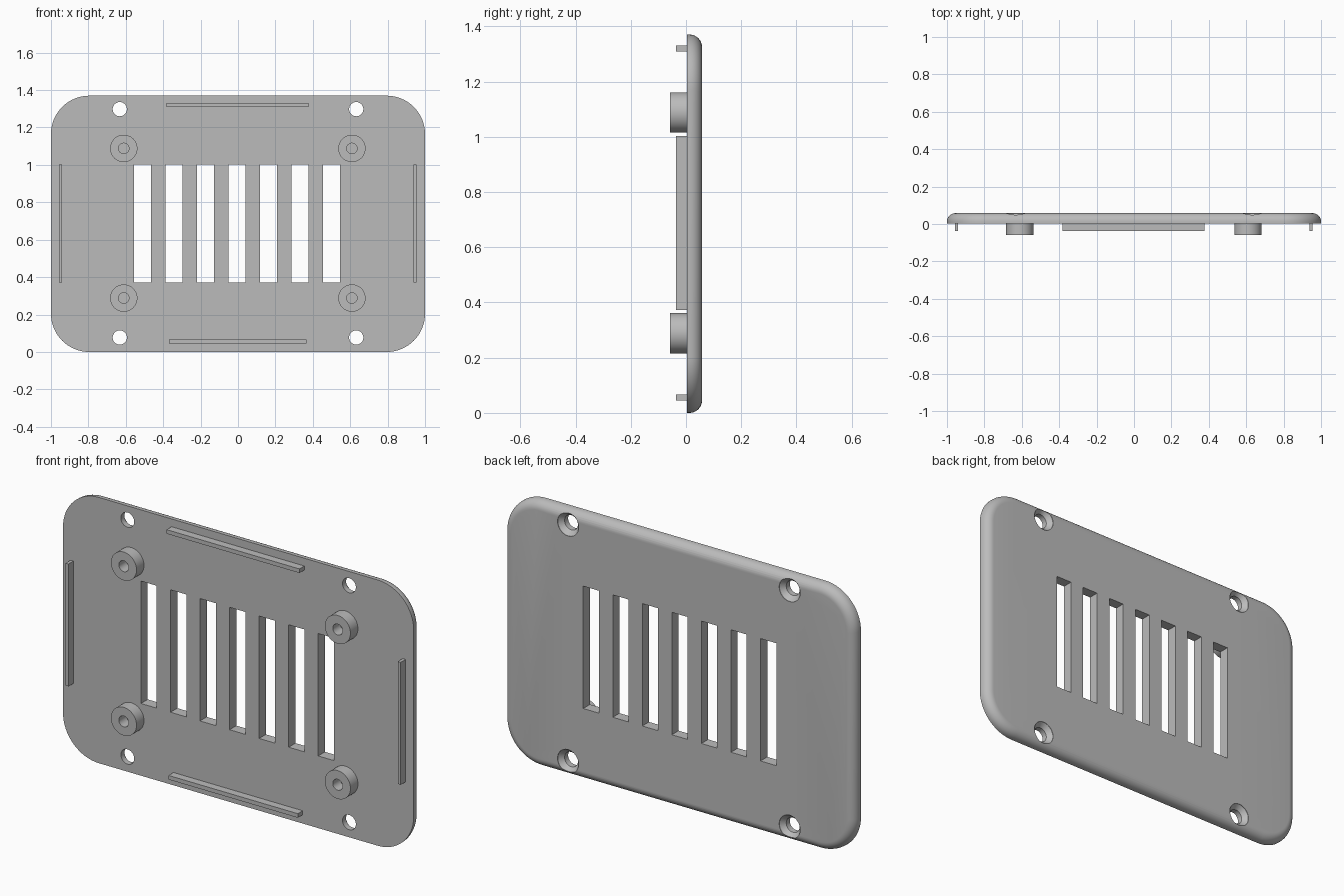
import bpy, bmesh
from math import sin, cos, pi
from mathutils import Matrix, Vector

cube = bpy.data.objects.get("Cube")
if cube:
    bpy.data.objects.remove(cube)

WIDTH, HEIGHT = 2.0, 1.37
FRONT, BACK = 0.003, 0.058
CORNER, FILLET = 0.205, 0.045

grey = bpy.data.materials.new("plain grey")
grey.use_nodes = True
grey.diffuse_color = (0.5, 0.5, 0.5, 1)
grey.node_tree.nodes["Principled BSDF"].inputs["Base Color"].default_value = grey.diffuse_color


def finish(name, bm):
    bmesh.ops.recalc_face_normals(bm, faces=bm.faces)
    mesh = bpy.data.meshes.new(name)
    bm.to_mesh(mesh)
    bm.free()
    mesh.materials.append(grey)
    obj = bpy.data.objects.new(name, mesh)
    bpy.context.collection.objects.link(obj)
    return obj


def smooth(obj):
    bpy.ops.object.select_all(action='DESELECT')
    obj.select_set(True)
    bpy.context.view_layer.objects.active = obj
    bpy.ops.object.shade_smooth_by_angle(angle=0.5)


def add_box(bm, x0, x1, y0, y1, z0, z1):
    centre = Vector((x0 + x1, y0 + y1, z0 + z1)) / 2
    size = Matrix.Diagonal((x1 - x0, y1 - y0, z1 - z0, 1))
    bmesh.ops.create_cube(bm, size=1, matrix=Matrix.Translation(centre) @ size)


def bridge(bm, a, b):
    for i in range(len(a)):
        j = (i + 1) % len(a)
        bm.faces.new((a[i], a[j], b[j], b[i]))


def add_lathe(bm, x, z, profile, caps, steps=48):
    """Turn (radius, y) points around a front-to-back axis."""
    rings = [[bm.verts.new((x + r * cos(2 * pi * i / steps), y, z + r * sin(2 * pi * i / steps)))
              for i in range(steps)] for r, y in profile]
    for a, b in zip(rings, rings[1:]):
        bridge(bm, a, b)
    if caps:
        bm.faces.new(rings[0])
    bm.faces.new(rings[-1])


def outline(bm, inset, y, steps=16):
    """Ring of vertices around a rounded rectangle."""
    r, ring = CORNER - inset, []
    for q, (sx, sz) in enumerate([(1, 1), (-1, 1), (-1, -1), (1, -1)]):
        cx = sx * (WIDTH / 2 - CORNER)
        cz = HEIGHT / 2 + sz * (HEIGHT / 2 - CORNER)
        for i in range(steps + 1):
            a = (q + i / steps) * pi / 2
            ring.append(bm.verts.new((cx + r * cos(a), y, cz + r * sin(a))))
    return ring


# Cover plate with a rounded rear edge
bm = bmesh.new()
rings = [outline(bm, 0, FRONT)]
for k in range(9):
    a = k / 8 * pi / 2
    rings.append(outline(bm, FILLET * (1 - cos(a)), BACK - FILLET * (1 - sin(a))))
for a, b in zip(rings, rings[1:]):
    bridge(bm, a, b)
bm.faces.new(rings[0])
bm.faces.new(rings[-1])
plate = finish("cover_plate", bm)

# Vent slots and countersunk screw holes
bm = bmesh.new()
for i in range(-3, 4):
    x = -0.005 + i * 0.1685
    add_box(bm, x - 0.045, x + 0.045, -0.1, 0.1, 0.372, 1.003)
for x in (-0.632, 0.632):
    for z in (0.077, 1.298):
        add_lathe(bm, x, z, [(0.038, -0.1), (0.038, 0.032), (0.06, 0.056), (0.06, 0.1)], True)
cutter = finish("opening_cutter", bm)
cutter.hide_render = True
cut = plate.modifiers.new("openings", 'BOOLEAN')
cut.operation, cut.solver, cut.object = 'DIFFERENCE', 'EXACT', cutter
bpy.context.view_layer.objects.active = plate
bpy.ops.object.modifier_apply(modifier=cut.name)
bpy.data.objects.remove(cutter)
smooth(plate)

# Hollow mounting posts on the front face
for side, x in (("right", -0.611), ("left", 0.609)):
    for level, z in (("lower", 0.288), ("upper", 1.088)):
        bm = bmesh.new()
        add_lathe(bm, x, z, [(0.073, FRONT), (0.073, -0.058), (0.028, -0.058), (0.028, FRONT - 0.001)], False)
        smooth(finish(f"{level}_{side}_post", bm))

# Locating ribs along the four edges
ribs = {
    "top_rib": (-0.381, 0.376, 1.309, 1.33),
    "bottom_rib": (-0.37, 0.367, 0.045, 0.066),
    "right_rib": (-0.957, -0.941, 0.372, 1.003),
    "left_rib": (0.937, 0.954, 0.372, 1.003),
}
for name, (x0, x1, z0, z1) in ribs.items():
    bm = bmesh.new()
    add_box(bm, x0, x1, -0.037, FRONT + 0.002, z0, z1)
    finish(name, bm)
